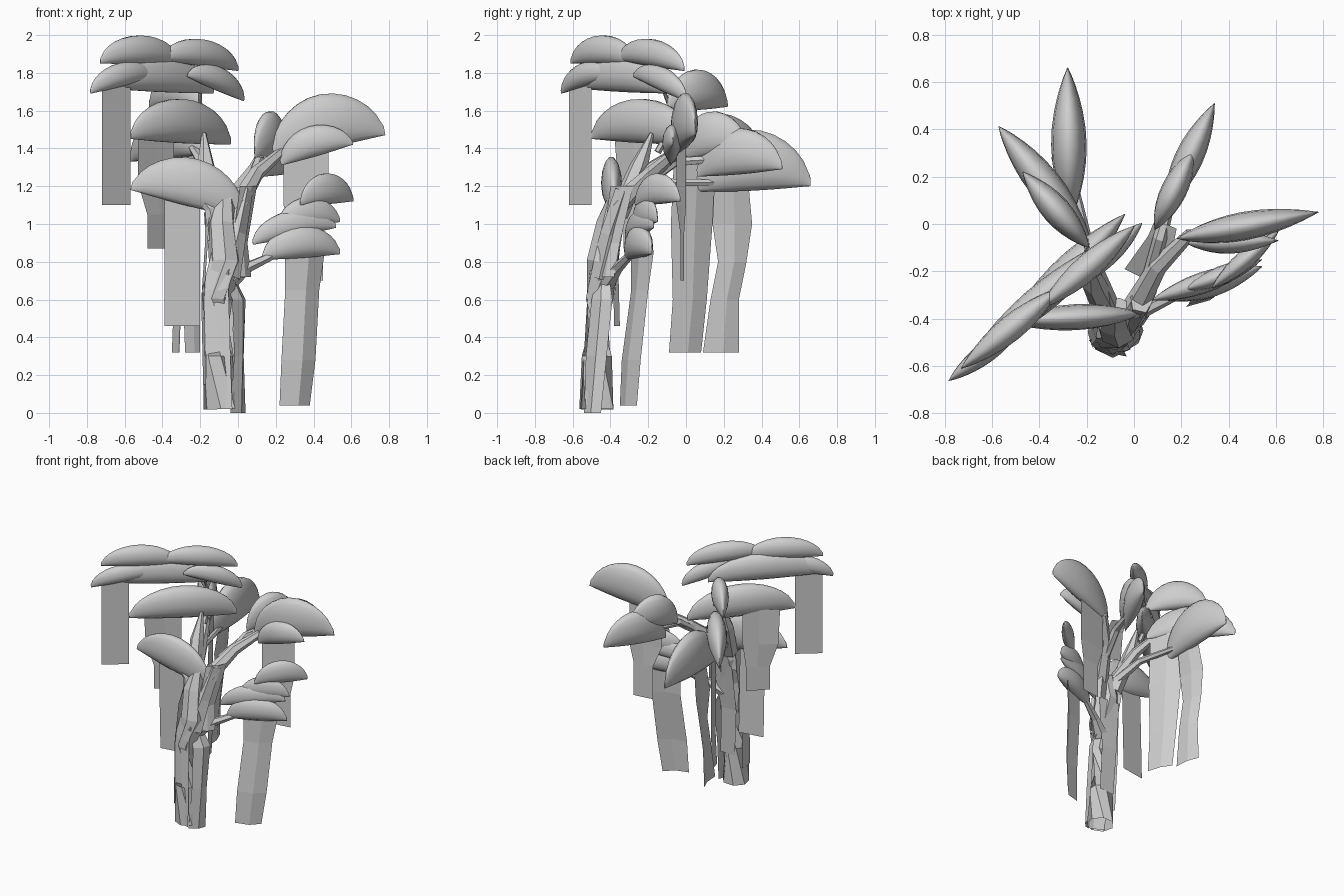
import bpy, bmesh, math
from mathutils import Vector

if "Cube" in bpy.data.objects:
    bpy.data.objects.remove(bpy.data.objects["Cube"])

grey = bpy.data.materials.new("soft_grey")
grey.diffuse_color = (0.62, 0.62, 0.62, 1)
grey.use_nodes = True
grey.node_tree.nodes["Principled BSDF"].inputs["Base Color"].default_value = grey.diffuse_color


def finish(bm, name, smooth=None):
    bmesh.ops.recalc_face_normals(bm, faces=bm.faces)
    mesh = bpy.data.meshes.new(name)
    bm.to_mesh(mesh)
    bm.free()
    mesh.materials.append(grey)
    ob = bpy.data.objects.new(name, mesh)
    bpy.context.collection.objects.link(ob)
    if smooth:
        bpy.context.view_layer.objects.active = ob
        ob.select_set(True)
        bpy.ops.object.shade_smooth_by_angle(angle=math.radians(smooth))
        ob.select_set(False)
    return ob


def loft(bm, rings):
    rows = [[bm.verts.new(p) for p in r] for r in rings]
    n = len(rows[0])
    for a, b in zip(rows, rows[1:]):
        for i in range(n):
            bm.faces.new((a[i], a[(i + 1) % n], b[(i + 1) % n], b[i]))
    return rows


def leaf(name, p0, p1, height, half_width, n=14, sides=14):
    """Thin upright lens: domed top line, straight lower edge, oval sections."""
    p0, p1 = Vector(p0), Vector(p1)
    d = p1 - p0
    side = Vector((-d.y, d.x, 0)).normalized()
    up = d.cross(side).normalized()
    if up.z < 0:
        up = -up
    rings = []
    for k in range(n + 1):
        t = 0.5 - 0.5 * math.cos(math.pi * k / n)
        s = max(math.sin(math.pi * t), 0.02)
        top, low, w = height * s ** 0.45, -0.04 * height * s, half_width * s ** 0.8
        mid, r = 0.42 * top, 0.58 * top
        ring = []
        for i in range(sides):
            a = 2 * math.pi * i / sides
            v = math.sin(a)
            z = mid + v * (r if v > 0 else mid - low)
            ring.append(p0 + d * t + side * (w * math.cos(a)) + up * z)
        rings.append(ring)
    bm = bmesh.new()
    rows = loft(bm, rings)
    bm.faces.new(rows[0])
    bm.faces.new(rows[-1])
    finish(bm, name, 70)


def limb(name, pts, sides=6):
    """Faceted tapering branch through (x, y, z, radius) points."""
    rings = []
    for i, p in enumerate(pts):
        a, b = pts[max(i - 1, 0)], pts[min(i + 1, len(pts) - 1)]
        q = (Vector(b[:3]) - Vector(a[:3])).to_track_quat('Z', 'Y')
        rings.append([Vector(p[:3]) + q @ Vector((p[3] * math.cos(2 * math.pi * k / sides),
                      p[3] * math.sin(2 * math.pi * k / sides), 0)) for k in range(sides)])
    bm = bmesh.new()
    bm.faces.new(loft(bm, rings)[-1])
    finish(bm, name)


def curtain(name, rows, fold=0.0):
    """Hanging sheet; each row is (x0, y0, x1, y1, z), folded along its middle."""
    bm = bmesh.new()
    grid = []
    for x0, y0, x1, y1, z in rows:
        a, b = Vector((x0, y0, z)), Vector((x1, y1, z))
        side = Vector((b.y - a.y, a.x - b.x, 0)).normalized()
        grid.append([bm.verts.new(p) for p in (a, a.lerp(b, 0.55) + side * fold, b)])
    for r, s in zip(grid, grid[1:]):
        for i in range(2):
            bm.faces.new((r[i], r[i + 1], s[i + 1], s[i]))
    finish(bm, name)


# Tall front-left canopy
leaf("canopy_left_main", (-.72, -.60, 1.72), (-.13, -.08, 1.69), .19, .06)
leaf("canopy_left_top_outer", (-.73, -.61, 1.85), (-.31, -.27, 1.85), .15, .055)
leaf("canopy_left_top_inner", (-.40, -.36, 1.87), (.00, -.01, 1.81), .14, .055)
leaf("canopy_left_tip_outer", (-.78, -.66, 1.69), (-.44, -.40, 1.78), .12, .045)
leaf("canopy_left_tip_inner", (-.27, -.28, 1.78), (.03, 0, 1.65), .12, .045)
leaf("canopy_left_lower", (-.57, -.50, 1.45), (-.04, .04, 1.42), .23, .07)
leaf("canopy_front", (-.57, -.41, 1.18), (.02, -.38, 1.03), .25, .055)

# Back-left canopy
leaf("canopy_back_left_low", (-.57, .41, 1.33), (-.18, -.08, 1.37), .24, .07)
leaf("canopy_back_left_top", (-.47, .22, 1.62), (-.19, -.10, 1.60), .21, .06)
leaf("canopy_back", (-.28, .66, 1.20), (-.27, .02, 1.17), .32, .075)

# Back-right canopy
leaf("canopy_back_right_outer", (.34, .51, 1.29), (.13, .06, 1.25), .24, .06)
leaf("canopy_back_right_inner", (.26, .33, 1.40), (.09, -.02, 1.34), .23, .055)

# Right canopy
leaf("canopy_right_main", (.78, .05, 1.47), (.19, -.06, 1.36), .28, .06)
leaf("canopy_right_front", (.61, -.07, 1.42), (.23, -.08, 1.31), .16, .05)

# Low front-right canopy
leaf("canopy_low_bottom", (.54, -.18, .84), (.13, -.32, .81), .17, .055)
leaf("canopy_low_middle", (.52, -.17, .98), (.08, -.32, .89), .14, .045)
leaf("canopy_low_upper", (.54, -.15, 1.01), (.21, -.28, .98), .15, .04)
leaf("canopy_low_top", (.61, -.03, 1.12), (.33, -.27, 1.10), .16, .04)

# Trunk and branches
limb("trunk", [(-.09, -.47, .02, .095), (-.10, -.47, .30, .082), (-.10, -.46, .60, .075),
               (-.07, -.44, .80, .085), (-.09, -.40, 1.0, .075), (-.06, -.36, 1.15, .05)], 7)
limb("trunk_fork", [(-.06, -.44, .72, .075), (-.01, -.40, .95, .055), (.03, -.33, 1.18, .05)], 5)
limb("branch_low_right", [(-.05, -.42, .70, .055), (.05, -.36, .77, .03), (.20, -.29, .84, .02)])
limb("branch_right", [(.0, -.36, 1.10, .055), (.10, -.18, 1.27, .04), (.24, -.04, 1.39, .025)])
limb("branch_back_right", [(.06, -.24, 1.20, .03), (.11, -.06, 1.33, .03), (.16, .12, 1.34, .02)])
limb("branch_back", [(-.10, -.36, 1.10, .04), (-.18, -.15, 1.22, .025), (-.25, .15, 1.22, .018)])
limb("branch_back_left", [(-.10, -.36, 1.10, .045), (-.17, -.18, 1.30, .035), (-.25, .0, 1.42, .02)])
limb("branch_left", [(-.12, -.36, 1.05, .055), (-.17, -.25, 1.30, .05), (-.18, -.18, 1.48, .012)])
limb("branch_left_twig", [(-.18, -.15, 1.38, .02), (-.20, -.06, 1.55, .015), (-.20, -.13, 1.74, .012)])
limb("branch_front", [(-.12, -.40, .92, .05), (-.15, -.40, 1.08, .03), (-.24, -.40, 1.18, .02)])

# Angular bark sheets wrapped around the trunk
curtain("bark_right", [(-.04, -.54, .04, -.45, .0), (-.02, -.53, .03, -.42, .3),
                       (-.03, -.50, .04, -.39, .6), (-.06, -.48, .0, -.40, .68)], .02)
curtain("bark_front", [(-.16, -.51, -.03, -.56, .02), (-.17, -.52, -.04, -.54, .3),
                       (-.19, -.49, -.05, -.52, .65), (-.14, -.48, -.03, -.49, .85)], .01)
curtain("bark_left", [(-.18, -.42, -.17, -.53, .15), (-.19, -.40, -.18, -.51, .6),
                      (-.17, -.37, -.16, -.49, .9), (-.18, -.34, -.15, -.42, 1.06)], .01)
curtain("bark_back", [(-.02, -.39, -.14, -.39, .25), (-.03, -.38, -.16, -.38, .6),
                      (.02, -.35, -.15, -.34, .95)])
curtain("bark_upper", [(-.02, -.46, .07, -.38, .72), (-.03, -.44, .05, -.35, .9),
                       (.01, -.40, .10, -.28, 1.2)], .015)
curtain("bark_fork", [(-.04, -.19, .06, -.24, 1.19), (.06, -.05, .16, -.12, 1.31),
                      (.09, .02, .18, -.02, 1.36)])

# Hanging moss curtains
curtain("moss_left", [(-.72, -.62, -.57, -.50, 1.10), (-.72, -.62, -.57, -.50, 1.76)])
curtain("moss_front", [(-.39, -.38, -.20, -.35, .46), (-.39, -.40, -.20, -.37, 1.2)])
curtain("moss_left_lower", [(-.48, -.33, -.36, -.21, .87), (-.48, -.33, -.36, -.21, 1.05),
                            (-.53, -.36, -.34, -.20, 1.22), (-.53, -.38, -.34, -.20, 1.48)])
curtain("moss_back_left", [(-.20, -.09, -.28, .08, .32), (-.20, -.07, -.29, .11, .6),
                           (-.20, -.08, -.31, .14, 1.0), (-.20, -.06, -.32, .16, 1.42)], .015)
curtain("moss_back", [(-.31, .09, -.35, .28, .32), (-.30, .13, -.34, .28, .60),
                      (-.30, .17, -.34, .32, .80), (-.30, .14, -.33, .35, 1.0),
                      (-.27, .15, -.30, .33, 1.22)], .015)
curtain("moss_right", [(.30, -.03, .45, -.01, .70), (.30, -.03, .45, -.01, .95),
                       (.24, -.05, .48, .0, 1.1), (.24, -.05, .48, .0, 1.42)])
curtain("moss_low_right", [(.22, -.35, .38, -.26, .04), (.23, -.34, .41, -.24, .28),
                           (.25, -.29, .43, -.20, .65), (.25, -.29, .46, -.17, .86)], .025)
